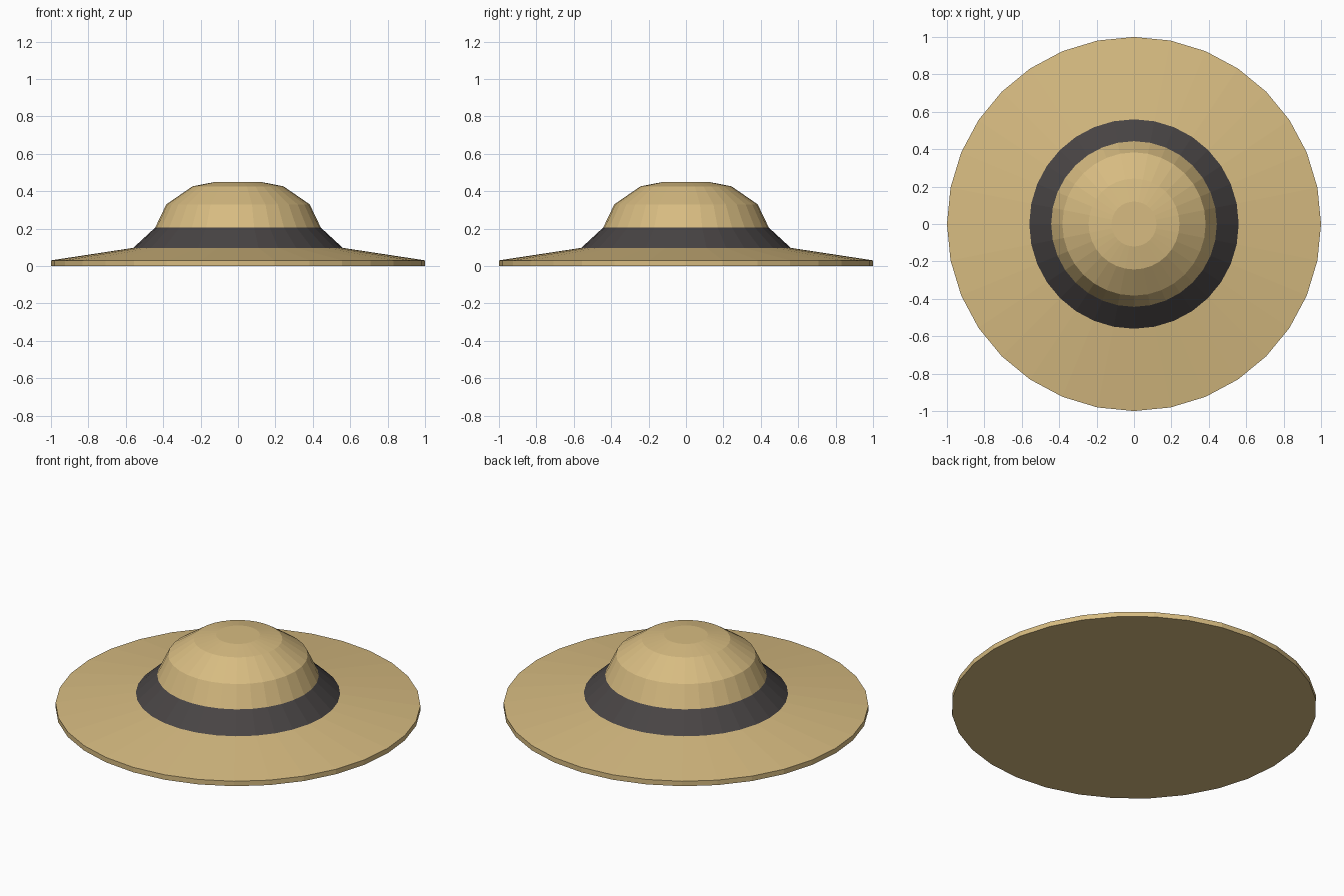
import bpy, bmesh, math

if "Cube" in bpy.data.objects:
    bpy.data.objects.remove(bpy.data.objects["Cube"])

SEGMENTS = 32


def material(name, rgb):
    m = bpy.data.materials.new(name)
    m.diffuse_color = (*rgb, 1)
    m.use_nodes = True
    m.node_tree.nodes["Principled BSDF"].inputs["Base Color"].default_value = m.diffuse_color
    return m


straw = material("straw_tan", (0.68, 0.50, 0.22))
charcoal = material("band_charcoal", (0.065, 0.058, 0.058))

# Hat profile as (radius, height), from the underside rim to the crown top
profile = [(1.0, 0.0), (1.0, 0.03), (0.56, 0.097), (0.443, 0.205),
           (0.383, 0.33), (0.243, 0.426), (0.12, 0.45)]

# Revolve the profile into faceted rings, capped at both ends
bm = bmesh.new()
rings = [[bm.verts.new((r * math.cos(2 * math.pi * i / SEGMENTS),
                        r * math.sin(2 * math.pi * i / SEGMENTS), z))
          for i in range(SEGMENTS)] for r, z in profile]
for low, high in zip(rings, rings[1:]):
    for i in range(SEGMENTS):
        j = (i + 1) % SEGMENTS
        bm.faces.new((low[i], low[j], high[j], high[i]))
bm.faces.new(rings[0][::-1])
bm.faces.new(rings[-1])

# Ribbon band: the sloped ring between brim and crown
for f in bm.faces:
    f.material_index = int(0.1 < f.calc_center_median().z < 0.2)

mesh = bpy.data.meshes.new("sun_hat")
bm.to_mesh(mesh)
bm.free()
mesh.materials.append(straw)
mesh.materials.append(charcoal)
bpy.context.collection.objects.link(bpy.data.objects.new("sun_hat", mesh))
